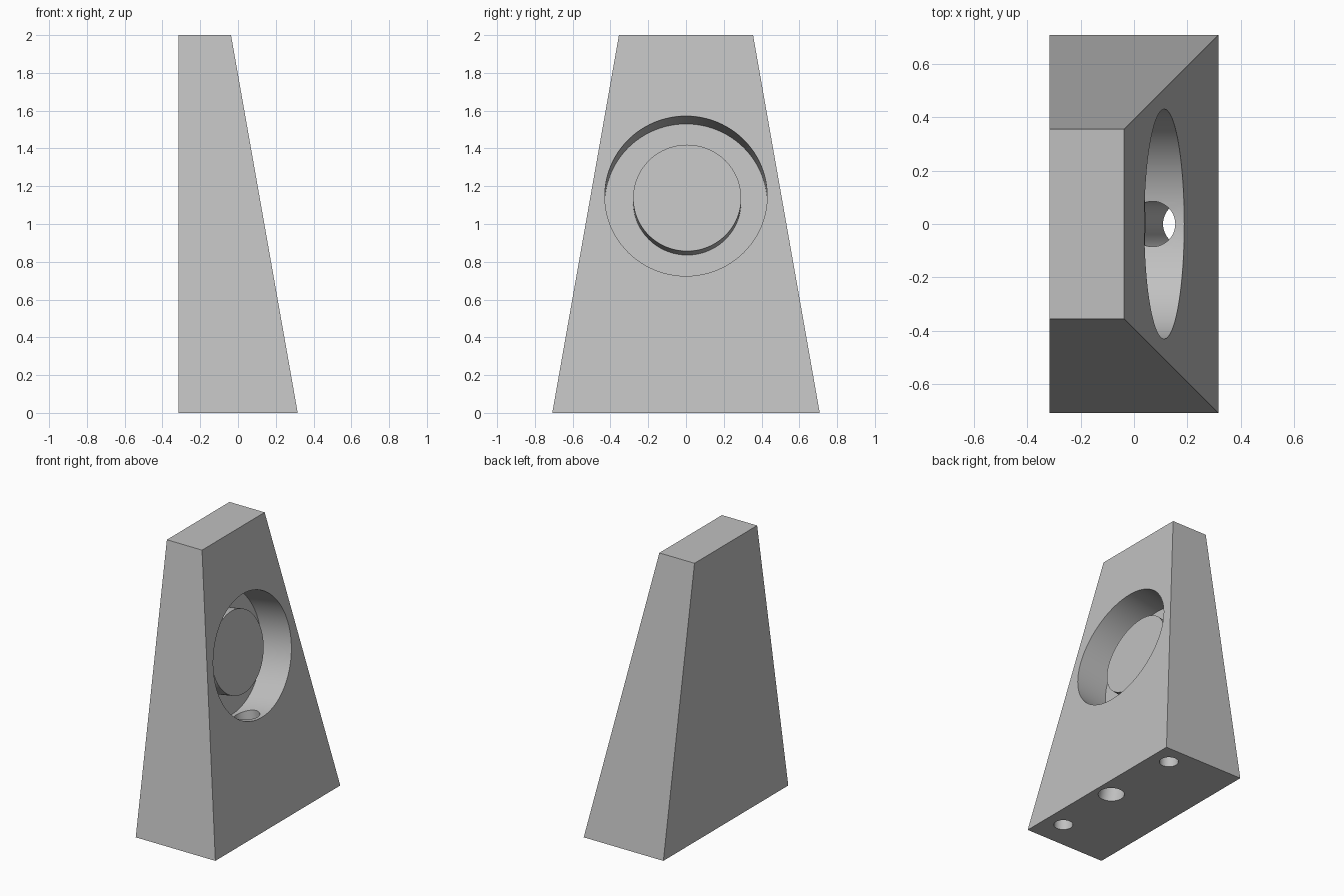
import bpy
import bmesh
from math import radians
from mathutils import Matrix, Vector

if "Cube" in bpy.data.objects:
    bpy.data.objects.remove(bpy.data.objects["Cube"], do_unlink=True)

grey = bpy.data.materials.new("light grey")
grey.use_nodes = True
grey.diffuse_color = (0.53, 0.53, 0.53, 1)
grey.node_tree.nodes["Principled BSDF"].inputs["Base Color"].default_value = (0.53, 0.53, 0.53, 1)

TILT = radians(10)
NORMAL_ROT = Matrix.Rotation(radians(90) - TILT, 3, 'Y')   # cylinder axis out of the sloped face
SLOPE_ROT = Matrix.Rotation(-TILT, 3, 'Y')                 # cylinder axis up along the slope
OUT = NORMAL_ROT @ Vector((0, 0, 1))
UP = SLOPE_ROT @ Vector((0, 0, 1))
POCKET = Vector((0.113, 0, 1.148))                         # pocket centre on the sloped face


def add_object(name, bm):
    bmesh.ops.recalc_face_normals(bm, faces=bm.faces)
    mesh = bpy.data.meshes.new(name)
    bm.to_mesh(mesh)
    bm.free()
    mesh.materials.append(grey)
    obj = bpy.data.objects.new(name, mesh)
    bpy.context.collection.objects.link(obj)
    return obj


def cylinder(name, start, end, radius, rot, sides=96):
    bm = bmesh.new()
    place = Matrix.Translation((start + end) / 2) @ rot.to_4x4()
    bmesh.ops.create_cone(bm, cap_ends=True, segments=sides, radius1=radius,
                          radius2=radius, depth=(end - start).length, matrix=place)
    return add_object(name, bm)


def activate(obj):
    bpy.ops.object.select_all(action='DESELECT')
    obj.select_set(True)
    bpy.context.view_layer.objects.active = obj


# Tapered housing: flat back, the other three sides lean inwards
bm = bmesh.new()
bottom, top = [
    [bm.verts.new(p) for p in ((-0.316, -w, z), (x, -w, z), (x, w, z), (-0.316, w, z))]
    for x, w, z in ((0.316, 0.708, 0), (-0.037, 0.355, 2))
]
bm.faces.new(bottom)
bm.faces.new(top)
for i in range(4):
    j = (i + 1) % 4
    bm.faces.new((bottom[i], bottom[j], top[j], top[i]))
housing = add_object("housing", bm)

# Round pocket, sloping cable channel and two blind screw holes
channel = Vector((0.195, 0, 0))
cutters = [
    cylinder("pocket_cutter", POCKET - 0.24 * OUT, POCKET + 0.1 * OUT, 0.43, NORMAL_ROT),
    cylinder("channel_cutter", channel - 0.1 * UP, channel + 0.85 * UP, 0.085, SLOPE_ROT, 48),
]
for y in (-0.507, 0.57):
    cutters.append(cylinder("screw_hole_cutter", Vector((0.18, y, -0.1)),
                            Vector((0.18, y, 0.3)), 0.0625, Matrix.Identity(3), 48))

for cutter in cutters:
    cutter.hide_render = True
    activate(housing)
    cut = housing.modifiers.new("cut", 'BOOLEAN')
    cut.operation = 'DIFFERENCE'
    cut.solver = 'EXACT'
    cut.object = cutter
    bpy.ops.object.modifier_apply(modifier=cut.name)
    bpy.data.objects.remove(cutter, do_unlink=True)

# Round boss standing on the pocket floor
centre = POCKET + 0.011 * UP + Vector((0, 0.006, 0))
boss = cylinder("boss", centre - 0.25 * OUT, centre - 0.12 * OUT, 0.286, NORMAL_ROT)

for obj in (housing, boss):
    activate(obj)
    bpy.ops.object.shade_smooth_by_angle(angle=radians(30))
